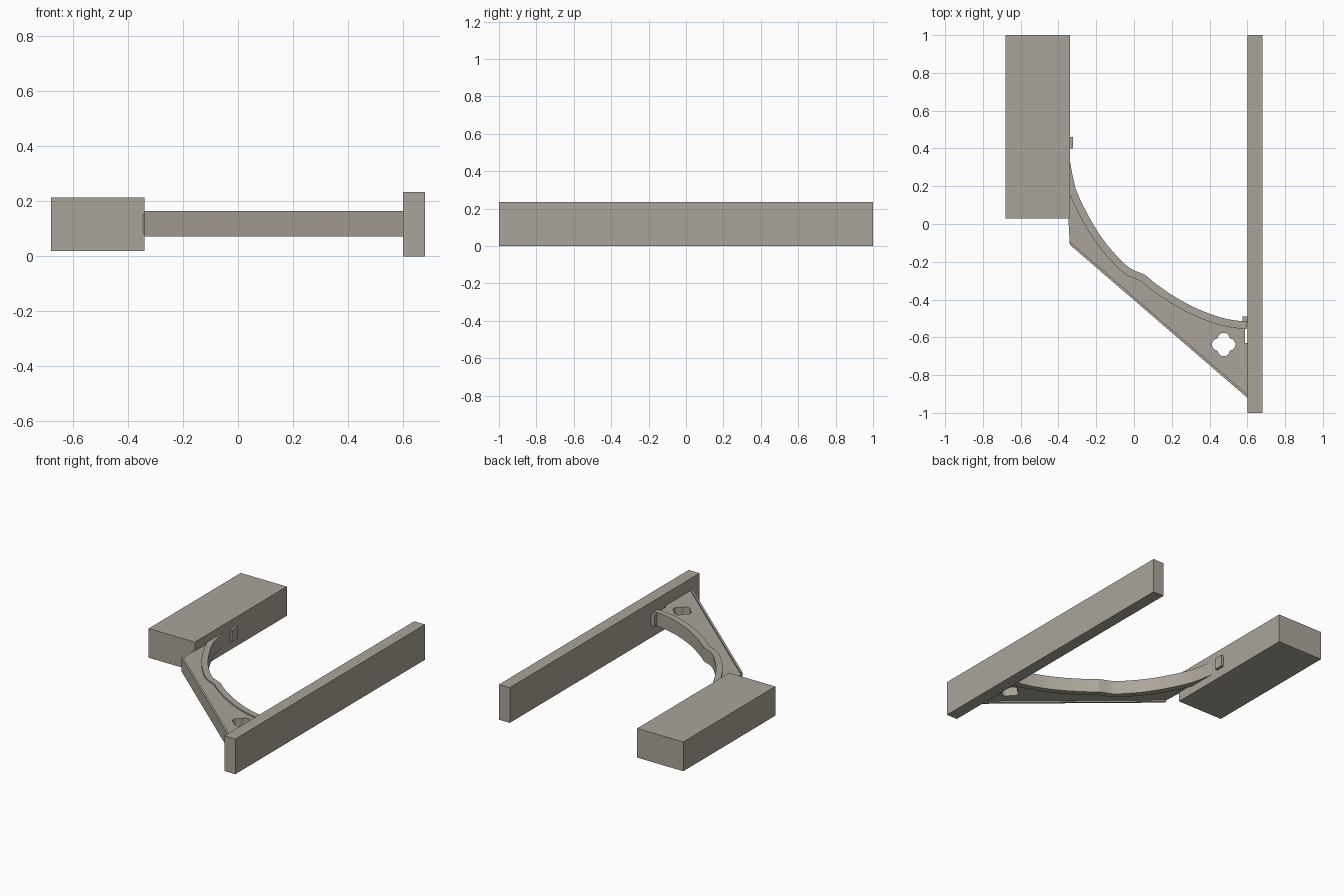
import bpy, bmesh, math
from mathutils import Vector

if "Cube" in bpy.data.objects:
    bpy.data.objects.remove(bpy.data.objects["Cube"])

stone = bpy.data.materials.new("warm grey stone")
stone.diffuse_color = (0.41, 0.375, 0.32, 1)
stone.use_nodes = True
stone.node_tree.nodes["Principled BSDF"].inputs["Base Color"].default_value = stone.diffuse_color


def prism(bm, pts, z0, z1):
    """Closed extrusion of a 2D outline between two heights."""
    lo = [bm.verts.new((p[0], p[1], z0)) for p in pts]
    hi = [bm.verts.new((p[0], p[1], z1)) for p in pts]
    n = len(pts)
    bm.faces.new(lo)
    bm.faces.new(hi)
    for i in range(n):
        j = (i + 1) % n
        bm.faces.new((lo[i], lo[j], hi[j], hi[i]))


def make(name, prisms):
    bm = bmesh.new()
    for pts, z0, z1 in prisms:
        prism(bm, pts, z0, z1)
    bmesh.ops.recalc_face_normals(bm, faces=bm.faces)
    me = bpy.data.meshes.new(name)
    bm.to_mesh(me)
    bm.free()
    me.materials.append(stone)
    ob = bpy.data.objects.new(name, me)
    bpy.context.collection.objects.link(ob)
    return ob


def rect(x0, x1, y0, y1):
    return [(x0, y0), (x1, y0), (x1, y1), (x0, y1)]


def smooth_path(pts, steps):
    """Catmull-Rom resampling of a 2D path."""
    p = [Vector(q) for q in pts]
    p = [2 * p[0] - p[1]] + p + [2 * p[-1] - p[-2]]
    out = []
    for i in range(1, len(p) - 2):
        a, b, c, d = p[i - 1:i + 3]
        for k in range(steps):
            t = k / steps
            out.append(0.5 * (2 * b + (c - a) * t + (2 * a - 5 * b + 4 * c - d) * t * t
                              + (3 * b - a - 3 * c + d) * t ** 3))
    return out + [p[-2]]


Z0, Z1, RECESS = 0.073, 0.165, 0.01

# Long wall and outer pier, the pier laid in courses
make("wall", [(rect(0.6, 0.68, -1, 1), 0, 0.235)])
joints = [0.03, 0.09, 0.235, 0.44, 0.585, 0.79, 0.94, 1.0]
make("pier_courses", [(rect(-0.68, -0.34, a, b), 0.02, 0.215)
                      for a, b in zip(joints, joints[1:])])

# Intrados of the flying arch
curve = smooth_path([(-0.34, 0.34), (-0.31, 0.19), (-0.25, 0.06), (-0.18, -0.06),
                     (-0.10, -0.16), (-0.04, -0.22), (0.0, -0.245), (0.06, -0.27),
                     (0.10, -0.305), (0.20, -0.375), (0.30, -0.432), (0.40, -0.475),
                     (0.50, -0.505), (0.60, -0.517)], 2)


def offset(path, d):
    out = []
    for i, p in enumerate(path):
        t = (path[min(i + 1, len(path) - 1)] - path[max(i - 1, 0)]).normalized()
        out.append(p + Vector((t.y, -t.x)) * d)
    return out


# Arch ring of separate voussoirs
back = offset(curve, 0.04)
make("arch_ring", [((curve[i], curve[i + 1], back[i + 1], back[i]), Z0, Z1)
                   for i in range(len(curve) - 1)])

# Spandrel web with a quatrefoil opening
outline = [tuple(p) for p in offset(curve, 0.025)]
outline += [(0.588, -0.555), (0.588, -0.63), (0.6, -0.63), (0.6, -0.915), (-0.34, -0.105)]
foil, d, r = [], 0.03, 0.032
for i in range(48):
    a = 2 * math.pi * (i + 0.5) / 48
    b = (a + math.pi / 4) % (math.pi / 2) - math.pi / 4
    rad = d * math.cos(b) + math.sqrt(r * r - (d * math.sin(b)) ** 2)
    foil.append((0.475 + rad * math.cos(a), -0.638 + rad * math.sin(a)))
cu = bpy.data.curves.new("spandrel", 'CURVE')
cu.dimensions = '2D'
cu.fill_mode = 'BOTH'
cu.extrude = (Z1 - Z0) / 2 - RECESS
for loop in (outline, foil):
    sp = cu.splines.new('POLY')
    sp.points.add(len(loop) - 1)
    for pt, q in zip(sp.points, loop):
        pt.co = (q[0], q[1], 0, 1)
    sp.use_cyclic_u = True
cu.materials.append(stone)
web = bpy.data.objects.new("spandrel", cu)
web.location.z = (Z0 + Z1) / 2
bpy.context.collection.objects.link(web)
bpy.context.view_layer.objects.active = web
web.select_set(True)
bpy.ops.object.convert(target='MESH')

# Sloped coping along the outer edge
make("coping", [([(-0.34, -0.11), (0.6, -0.92), (0.6, -0.903), (-0.34, -0.093)], Z0, Z1)])

# Small corbels at the two springings
make("pier_corbel", [(rect(-0.345, -0.323, 0.40, 0.46), 0.08, 0.157)])
make("wall_corbel", [(rect(0.575, 0.605, -0.52, -0.49), 0.08, 0.157)])
